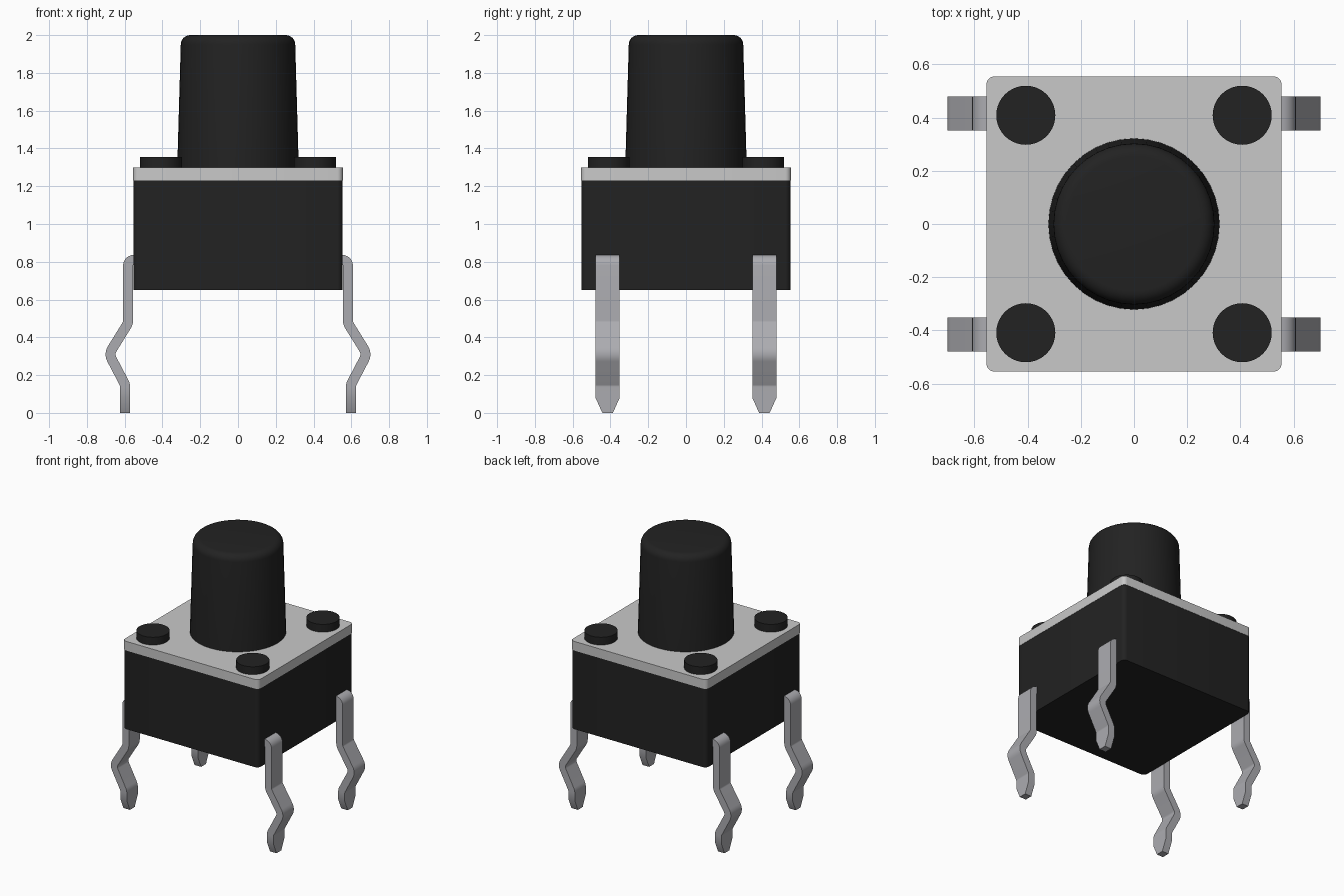
import bpy, bmesh, math
from mathutils import Vector

if "Cube" in bpy.data.objects:
    bpy.data.objects.remove(bpy.data.objects["Cube"])


def material(name, rgb):
    m = bpy.data.materials.new(name)
    m.diffuse_color = (*rgb, 1)
    m.use_nodes = True
    m.node_tree.nodes["Principled BSDF"].inputs["Base Color"].default_value = m.diffuse_color
    return m


BLACK = material("black plastic", (0.016, 0.016, 0.016))
PLATE = material("light grey plate", (0.584, 0.584, 0.584))
METAL = material("grey metal", (0.41, 0.41, 0.435))


def finish(name, bm, mat, angle=35):
    bmesh.ops.recalc_face_normals(bm, faces=bm.faces[:])
    me = bpy.data.meshes.new(name)
    bm.to_mesh(me)
    bm.free()
    me.materials.append(mat)
    ob = bpy.data.objects.new(name, me)
    bpy.context.collection.objects.link(ob)
    bpy.ops.object.select_all(action='DESELECT')
    ob.select_set(True)
    bpy.context.view_layer.objects.active = ob
    bpy.ops.object.shade_smooth_by_angle(angle=math.radians(angle))
    return ob


def rounded_box(name, half, z0, z1, radius, mat):
    """Square block with rounded vertical edges."""
    bm = bmesh.new()
    bmesh.ops.create_cube(bm, size=1)
    for v in bm.verts:
        v.co = (v.co.x * 2 * half, v.co.y * 2 * half, z1 if v.co.z > 0 else z0)
    edges = [e for e in bm.edges if abs(e.verts[0].co.z - e.verts[1].co.z) > 0.01]
    bmesh.ops.bevel(bm, geom=edges, offset=radius, segments=5, profile=0.5,
                    affect='EDGES')
    finish(name, bm, mat)


def lathe(name, profile, centre, mat, n):
    """Solid of revolution with flat caps from (radius, z) points."""
    bm = bmesh.new()
    rings = [[bm.verts.new((centre[0] + r * math.cos(2 * math.pi * i / n),
                            centre[1] + r * math.sin(2 * math.pi * i / n), z))
              for i in range(n)] for r, z in profile]
    for a, b in zip(rings, rings[1:]):
        for i in range(n):
            j = (i + 1) % n
            bm.faces.new((a[i], a[j], b[j], b[i]))
    bm.faces.new(rings[0])
    bm.faces.new(rings[-1])
    finish(name, bm, mat)


def fillet(points, radii, steps=6):
    """Round the inner corners of a path; returns (point, normal) pairs."""
    pts = [Vector(p) for p in points]
    perp = lambda d: Vector((-d.y, d.x))
    out = [(pts[0], perp((pts[1] - pts[0]).normalized()))]
    for k, r in enumerate(radii, 1):
        d0 = (pts[k] - pts[k - 1]).normalized()
        d1 = (pts[k + 1] - pts[k]).normalized()
        turn = d0.angle_signed(d1)          # clockwise positive
        side = -1 if turn > 0 else 1
        start = pts[k] - d0 * r * math.tan(abs(turn) / 2)
        middle = start + perp(d0) * side * r
        for s in range(steps + 1):
            a = -turn * s / steps
            c, t = math.cos(a), math.sin(a)
            nrm = perp(d0)
            nrm = Vector((c * nrm.x - t * nrm.y, t * nrm.x + c * nrm.y))
            out.append((middle - nrm * side * r, nrm))
    return out


# Housing and cover plate
rounded_box("housing", 0.553, 0.65, 1.23, 0.03, BLACK)
rounded_box("cover_plate", 0.555, 1.23, 1.298, 0.03, PLATE)

# Tapered plunger with a rounded top edge
R = 0.05
cap = [(0.322, 1.29)] + [(0.303 - R + R * math.cos(a), 2.0 - R + R * math.sin(a))
                         for a in (math.pi / 2 * i / 6 for i in range(7))]
lathe("plunger", cap, (0, 0), BLACK, 40)

# Corner rivets
for sx in (-1, 1):
    for sy in (-1, 1):
        lathe("rivet", [(0.111, 1.28), (0.111, 1.355)],
              (sx * 0.407, sy * 0.409), BLACK, 40)

# Kinked sheet-metal legs with tapered tips
HALF_T = 0.0265
path = fillet([(0.50, 0.81), (0.582, 0.81), (0.582, 0.475), (0.683, 0.312),
               (0.598, 0.15), (0.598, 0.08)], [0.03, 0.05, 0.055, 0.05])
path += [(Vector((0.598, 0.08)), Vector((1, 0))),
         (Vector((0.598, 0.0)), Vector((1, 0)))]
for sx in (-1, 1):
    for sy in (-1, 1):
        bm = bmesh.new()
        rings = []
        for i, (p, nrm) in enumerate(path):
            w = 0.028 if i == len(path) - 1 else 0.064
            rings.append([bm.verts.new((sx * (p.x + o * HALF_T * nrm.x),
                                        sy * 0.415 + u * w,
                                        p.y + o * HALF_T * nrm.y))
                          for o, u in ((1, 1), (1, -1), (-1, -1), (-1, 1))])
        for a, b in zip(rings, rings[1:]):
            for i in range(4):
                j = (i + 1) % 4
                bm.faces.new((a[i], a[j], b[j], b[i]))
        bm.faces.new(rings[0])
        bm.faces.new(rings[-1])
        finish("leg", bm, METAL, 30)
